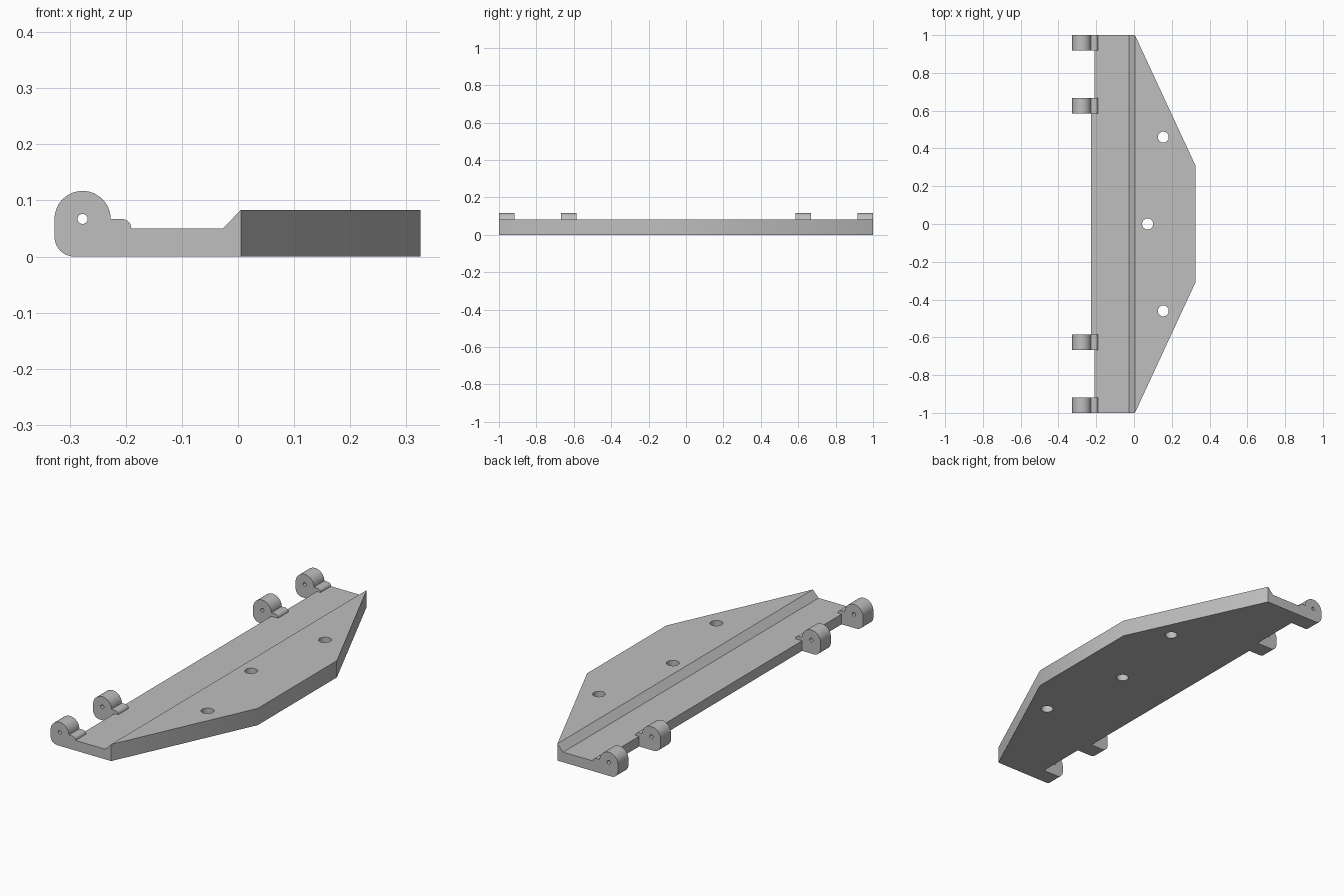
import bpy, bmesh, math
from mathutils import Vector

cube = bpy.data.objects.get("Cube")
if cube:
    bpy.data.objects.remove(cube, do_unlink=True)

GREY = (0.52, 0.52, 0.52, 1)
grey = bpy.data.materials.new("plain grey")
grey.use_nodes = True
grey.diffuse_color = GREY
grey.node_tree.nodes["Principled BSDF"].inputs["Base Color"].default_value = GREY


def prism(name, points, offset):
    """Extrude a closed loop of 3D points along an offset."""
    bm = bmesh.new()
    face = bm.faces.new([bm.verts.new(p) for p in points])
    top = bmesh.ops.extrude_face_region(bm, geom=[face])["geom"]
    moved = [v for v in top if isinstance(v, bmesh.types.BMVert)]
    bmesh.ops.translate(bm, verts=moved, vec=offset)
    bmesh.ops.recalc_face_normals(bm, faces=bm.faces)
    mesh = bpy.data.meshes.new(name)
    bm.to_mesh(mesh)
    bm.free()
    mesh.materials.append(grey)
    obj = bpy.data.objects.new(name, mesh)
    bpy.context.collection.objects.link(obj)
    return obj


def activate(obj):
    bpy.ops.object.select_all(action="DESELECT")
    obj.select_set(True)
    bpy.context.view_layer.objects.active = obj


def cut(target, cutter):
    """Subtract the cutter from the target, then discard it."""
    cutter.hide_render = True
    activate(target)
    mod = target.modifiers.new("cut", "BOOLEAN")
    mod.operation = "DIFFERENCE"
    mod.solver = "EXACT"
    mod.object = cutter
    bpy.ops.object.modifier_apply(modifier=mod.name)
    bpy.data.objects.remove(cutter, do_unlink=True)


def arc(cx, cz, r, start, end, steps):
    """Points on an arc, angles in degrees."""
    angles = [math.radians(start + (end - start) * i / steps) for i in range(steps + 1)]
    return [(cx + r * math.cos(a), cz + r * math.sin(a)) for a in angles]


def smooth(obj):
    activate(obj)
    bpy.ops.object.shade_smooth_by_angle(angle=math.radians(30))


# Plate: tapered outline, with a wider stretch between the inner hinge lugs
EDGE, RIDGE, THICK, LOW = -0.21, 0.005, 0.083, 0.05
INNER = 0.585
half = [(-0.227, INNER), (EDGE, INNER), (EDGE, 1), (RIDGE, 1), (0.325, 0.31)]
outline = half + [(x, -y) for x, y in reversed(half)]
plate = prism("plate", [(x, y, 0) for x, y in outline], Vector((0, 0, THICK)))

# Lowered hinge strip with a sloped shoulder
slope = (THICK - LOW) / (RIDGE + 0.027)
strip = [(-0.4, LOW), (-0.027, LOW), (RIDGE + 0.05, THICK + 0.05 * slope),
         (-0.4, THICK + 0.05 * slope)]
cut(plate, prism("strip_cutter", [(x, -1.1, z) for x, z in strip], Vector((0, 2.2, 0))))

# Three screw holes
for x, y in [(0.155, 0.46), (0.072, 0), (0.155, -0.46)]:
    ring = [(px, py, -0.1) for px, py in arc(x, y, 0.029, 0, 345, 23)]
    cut(plate, prism("hole_cutter", ring, Vector((0, 0, 0.4))))
smooth(plate)

# Hinge lugs: rounded knuckle, small tail on the strip and a pin hole
PIN_X, PIN_Z, R = -0.277, 0.067, 0.05
profile = [(EDGE, 0), (EDGE, LOW)]
profile += arc(-0.207, LOW, PIN_Z - LOW, 0, 90, 6)
profile += arc(PIN_X, PIN_Z, R, 0, 180, 24)
profile += arc(PIN_X - R + 0.035, 0.035, 0.035, 180, 270, 8)
pin = arc(PIN_X, PIN_Z, 0.009, 0, 337.5, 15)
lugs = {"front_outer_lug": -1, "front_inner_lug": -0.667,
        "back_inner_lug": INNER, "back_outer_lug": 0.918}
for name, y in lugs.items():
    lug = prism(name, [(x, y, z) for x, z in profile], Vector((0, 0.082, 0)))
    cut(lug, prism("pin_cutter", [(x, y - 0.1, z) for x, z in pin], Vector((0, 0.3, 0))))
    smooth(lug)
